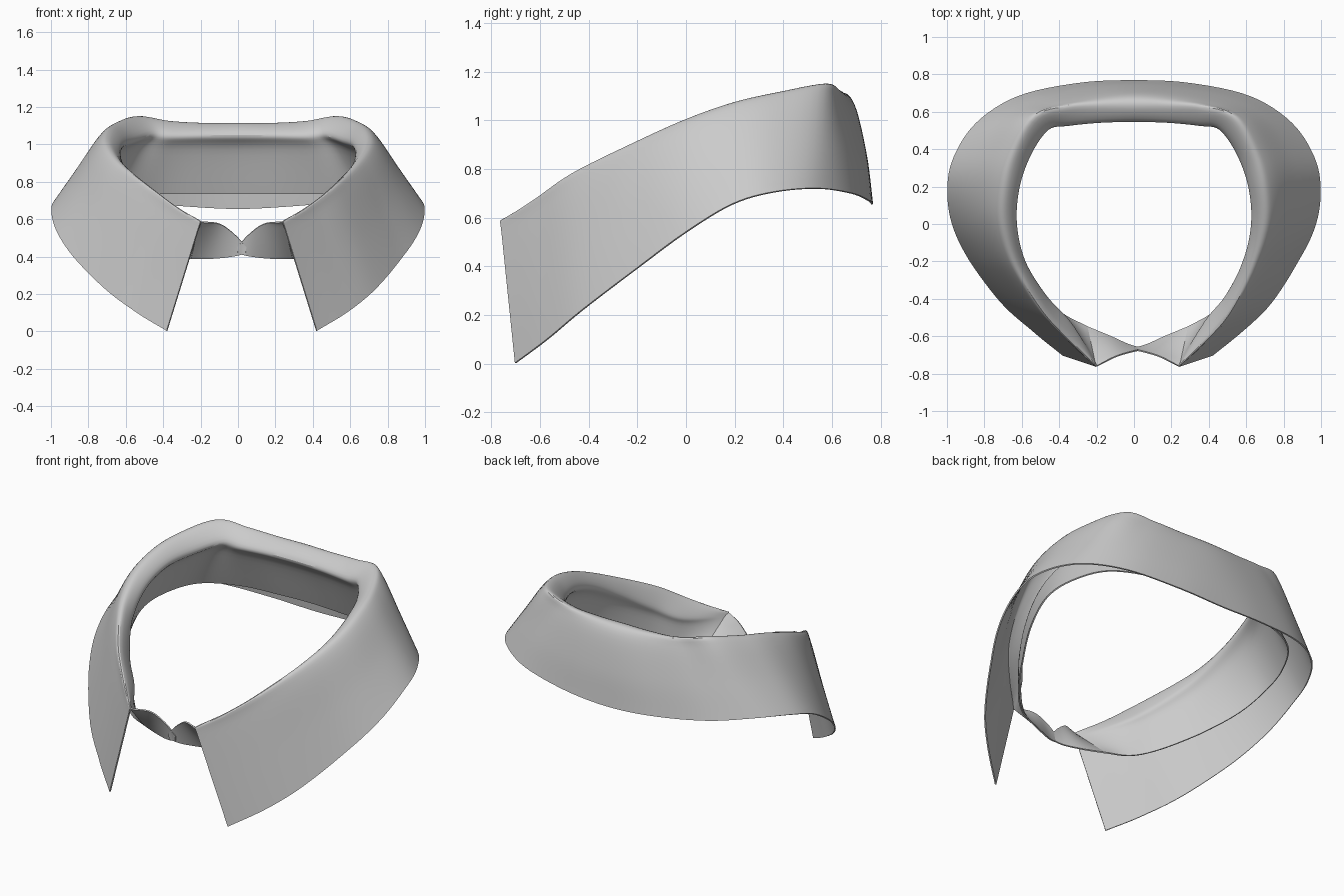
import bpy
from mathutils import Vector as V

if "Cube" in bpy.data.objects:
    bpy.data.objects.remove(bpy.data.objects["Cube"])

# Guide lines of the right half, front point to centre back
leaf_edge = [(.40, -.70, .003), (.56, -.57, .10), (.72, -.42, .225), (.88, -.19, .40),
             (.97, .0, .54), (.995, .19, .655), (.96, .36, .705), (.84, .54, .72),
             (.62, .68, .70), (.30, .75, .67), (0, .765, .655)]
ridge = [(.22, -.76, .585), (.36, -.62, .67), (.50, -.46, .78), (.63, -.22, .90),
         (.69, 0, 1.0), (.68, .20, 1.07), (.63, .38, 1.11), (.52, .57, 1.145),
         (.36, .62, 1.12), (.18, .63, 1.11), (0, .63, 1.11)]
roll_inside = [(.23, -.74, .57), (.36, -.53, .61), (.48, -.39, .70), (.585, -.2, .82),
               (.63, 0, .93), (.615, .20, 1.0), (.55, .38, 1.03), (.455, .51, 1.06),
               (.35, .53, 1.05), (.18, .545, 1.05), (0, .55, 1.05)]
stand_edge = [(.27, -.55, .39), (.40, -.48, .39), (.52, -.37, .43), (.66, -.17, .51),
              (.76, .02, .59), (.80, .20, .67), (.77, .37, .71), (.66, .55, .735),
              (.45, .66, .735), (.20, .69, .735), (0, .70, .735)]
# Front tabs of the stand: top and bottom edges, running to the centre
tab_top = [(.12, -.71, .575), (.04, -.685, .52), (-.025, -.67, .45)]
tab_low = [(.15, -.60, .39), (.05, -.645, .40), (-.02, -.665, .415)]


def spline(pts, n):
    """Smooth curve through the points."""
    p = [pts[0] * 2 - pts[1]] + pts + [pts[-1] * 2 - pts[-2]]
    out = []
    for i in range(1, len(p) - 2):
        a, b, c, d = p[i - 1:i + 3]
        for k in range(n):
            t = k / n
            out.append((b * 2 + (c - a) * t + (a * 2 - b * 5 + c * 4 - d) * t * t
                        + (b * 3 - a - c * 3 + d) * t ** 3) * .5)
    return out + [pts[-1]]


def section(o, r, f, s, i):
    """Cross-section from the leaf edge over the roll to the stand edge."""
    o, r, f, s = V(o), V(r), V(f), V(s)
    out = o - r
    out.z = 0
    out.normalize()
    w = min(1, i / 3)
    shoulder = r + (o - r) * .1 + out * (.025 + .002 * i) * w
    mid = o.lerp(shoulder, .5) + out * (.012 if i > 7 else 0)
    under = f.lerp(s, .25) + out * .02 * w
    return [o, mid, shoulder, r, f, under, s]


def mirrored(p):
    return V((-p.x, p.y, p.z))


def sheet(name, rows, n_row, n_col):
    """Smooth thin cloth sheet through a grid of control points."""
    cols = [spline(list(c), n_row) for c in zip(*rows)]
    grid = [spline(list(r), n_col) for r in zip(*cols)]
    w = len(grid[0])
    verts = []
    for row in grid:
        for p in row:
            k = max(0, min(1, (-p.y - .2) / .35))      # front sits slightly to one side
            verts.append((p.x + .02 * k, p.y, p.z))
    faces = [(i * w + j, i * w + j + 1, (i + 1) * w + j + 1, (i + 1) * w + j)
             for i in range(len(grid) - 1) for j in range(w - 1)]
    me = bpy.data.meshes.new(name)
    me.from_pydata(verts, [], faces)
    ob = bpy.data.objects.new(name, me)
    bpy.context.collection.objects.link(ob)
    mod = ob.modifiers.new("thickness", 'SOLIDIFY')
    mod.thickness = .008
    mod.offset = 0
    bpy.ops.object.select_all(action='DESELECT')
    ob.select_set(True)
    bpy.context.view_layer.objects.active = ob
    bpy.ops.object.modifier_apply(modifier=mod.name)
    bpy.ops.object.shade_smooth_by_angle()
    return ob


# Folded collar: leaf, roll and stand in one loop
half = [section(*q, i) for i, q in enumerate(zip(leaf_edge, ridge, roll_inside, stand_edge))]
other = [[mirrored(p) for p in row] for row in reversed(half[:-1])]
sheet("folded_collar", half + other, 6, 6)

# Stand tabs meeting at the centre front
tab = [half[0][3:]] + [[V(a).lerp(V(b), t) for t in (0, .12, .35, 1)]
                       for a, b in zip(tab_top, tab_low)]
sheet("stand_tab_right", tab, 6, 6)
sheet("stand_tab_left", [[mirrored(p) for p in row] for row in tab], 6, 6)
